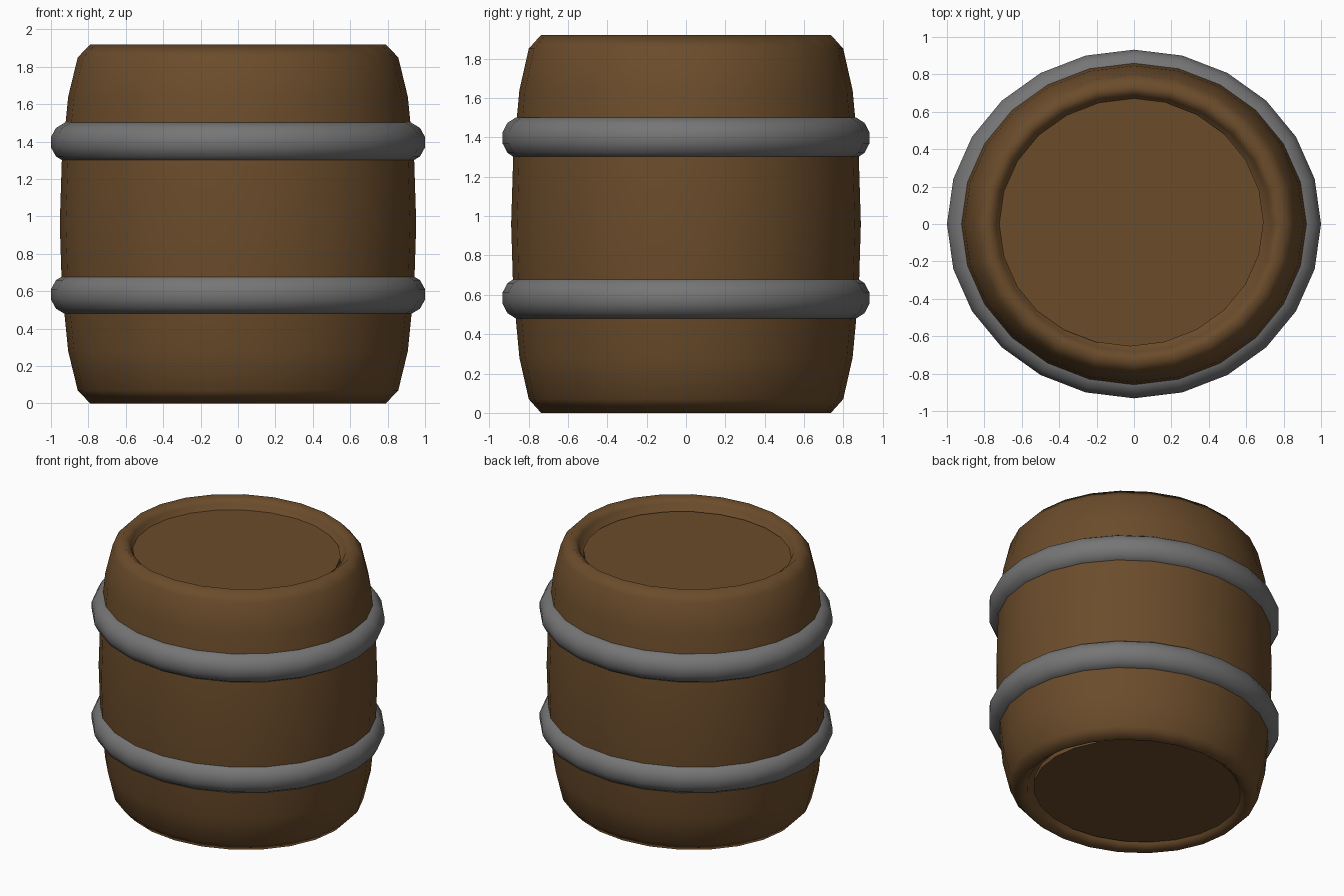
import bpy, bmesh, math

if "Cube" in bpy.data.objects:
    bpy.data.objects.remove(bpy.data.objects["Cube"])

SIDES = 24
SQUASH = 0.932     # barrel is slightly oval
HEIGHT = 1.92


def material(name, rgb):
    m = bpy.data.materials.new(name)
    m.diffuse_color = (*rgb, 1)
    m.use_nodes = True
    m.node_tree.nodes["Principled BSDF"].inputs["Base Color"].default_value = m.diffuse_color
    return m


wood = material("wood", (0.147, 0.072, 0.024))
iron = material("iron", (0.18, 0.18, 0.18))


def lathe(name, profile, mat, closed=False, centre=(0, 0), angle=80):
    """Spin an (r, z) profile round the z axis."""
    bm = bmesh.new()
    rings = []
    for i in range(SIDES):
        a = math.tau * i / SIDES
        rings.append([bm.verts.new((r * math.cos(a) + centre[0],
                                    r * math.sin(a) * SQUASH + centre[1], z))
                      for r, z in profile])
    n = len(profile)
    for i in range(SIDES):
        a, b = rings[i], rings[(i + 1) % SIDES]
        for j in range(n if closed else n - 1):
            k = (j + 1) % n
            bm.faces.new((a[j], b[j], b[k], a[k]))
    if not closed:
        bm.faces.new([r[0] for r in rings])
        bm.faces.new([r[-1] for r in rings])
    bmesh.ops.recalc_face_normals(bm, faces=bm.faces)
    me = bpy.data.meshes.new(name)
    bm.to_mesh(me)
    bm.free()
    me.materials.append(mat)
    ob = bpy.data.objects.new(name, me)
    bpy.context.collection.objects.link(ob)
    bpy.context.view_layer.objects.active = ob
    ob.select_set(True)
    bpy.ops.object.shade_smooth_by_angle(angle=math.radians(angle))
    ob.select_set(False)
    return ob


# Bulging stave wall with a rounded lip; lower half is mirrored from the upper
upper = [(0.70, 1.78), (0.735, 1.875), (0.79, 1.92), (0.857, 1.85),
         (0.908, 1.64), (0.942, 1.30)]
lower = [(r, HEIGHT - z) for r, z in reversed(upper)]
# The rim crest is soft, so a wide smoothing angle covers it
lathe("barrel_wall", upper + [(0.953, HEIGHT / 2)] + lower, wood, angle=120)

# Recessed round heads at both ends
for name, z in (("top_head", 1.80), ("bottom_head", 0.045)):
    lathe(name, [(0.713, z), (0.713, z + 0.035)], wood, centre=(-0.02, 0.01), angle=30)

# Two rounded iron hoops
R = 0.1035
for name, z in (("lower_hoop", 0.583), ("upper_hoop", 1.397)):
    ring = [(0.90 + R * math.cos(math.radians(15 + 30 * i)),
             z + 1.04 * R * math.sin(math.radians(15 + 30 * i))) for i in range(12)]
    lathe(name, ring, iron, closed=True)
